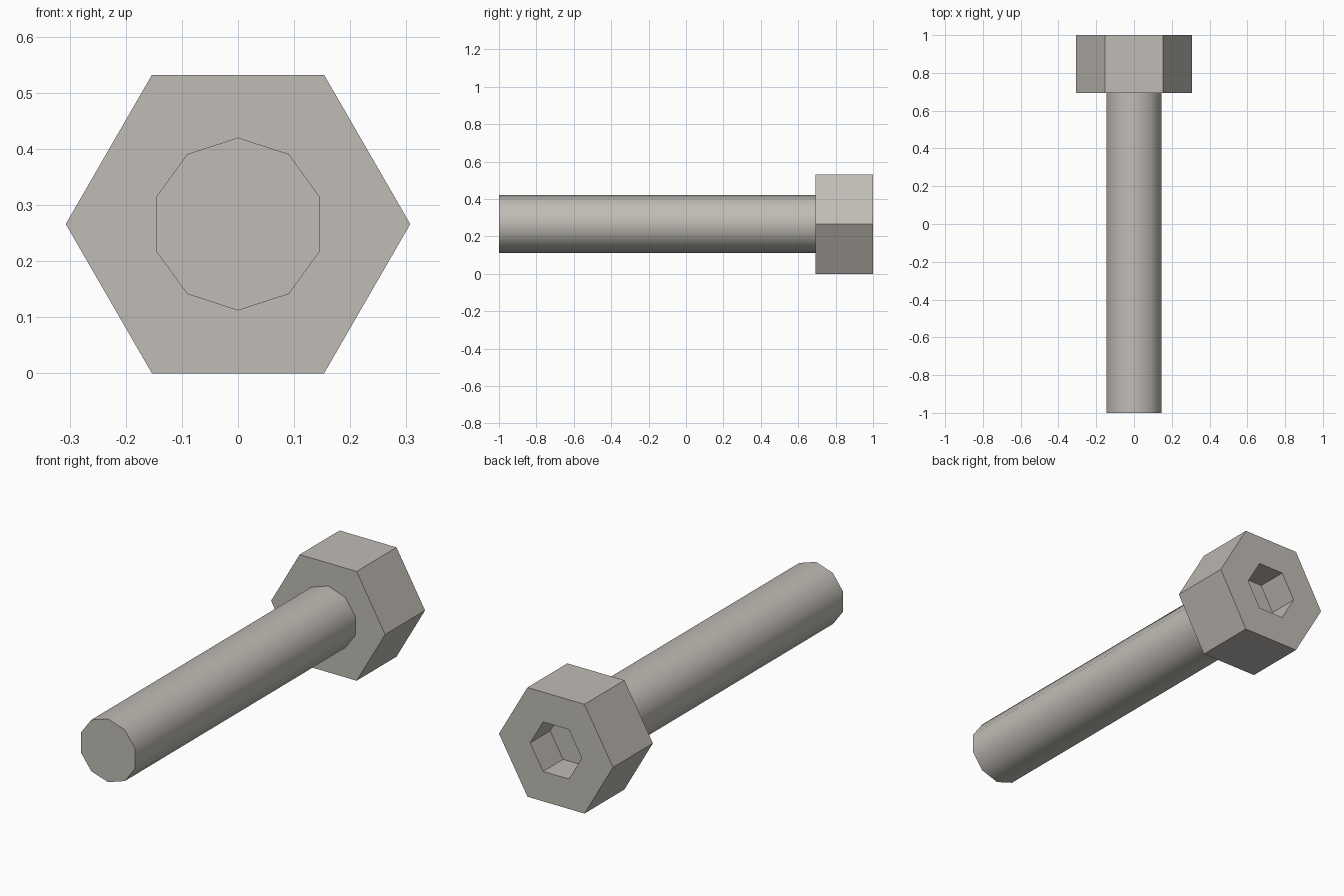
import bpy
import bmesh
import math
from mathutils import Matrix

cube = bpy.data.objects.get("Cube")
if cube:
    bpy.data.objects.remove(cube, do_unlink=True)

HEAD_R = 0.307
AXIS_Z = HEAD_R * math.cos(math.pi / 6)
HEAD_Y = 0.693

# Plain steel for the whole bolt
steel = bpy.data.materials.new("warm grey steel")
steel.use_nodes = True
colour = (0.53, 0.505, 0.465, 1)
steel.diffuse_color = colour
steel.node_tree.nodes["Principled BSDF"].inputs["Base Color"].default_value = colour


def ring(bm, sides, radius, y, turn=0.0):
    """Regular polygon of vertices around the bolt axis."""
    verts = []
    for i in range(sides):
        a = turn + math.tau * i / sides
        verts.append(bm.verts.new((radius * math.cos(a), y, AXIS_Z + radius * math.sin(a))))
    return verts


def bridge(bm, a, b):
    n = len(a)
    return [bm.faces.new((a[i], a[(i + 1) % n], b[(i + 1) % n], b[i])) for i in range(n)]


def finish(bm, name):
    bmesh.ops.recalc_face_normals(bm, faces=bm.faces)
    mesh = bpy.data.meshes.new(name)
    bm.to_mesh(mesh)
    bm.free()
    mesh.materials.append(steel)
    obj = bpy.data.objects.new(name, mesh)
    bpy.context.collection.objects.link(obj)
    return obj


# Hexagonal head with a hexagonal socket sunk half way into the back
bm = bmesh.new()
loops = [ring(bm, 6, r, y) for r, y in (
    (HEAD_R, HEAD_Y), (HEAD_R, 1), (0.139, 1), (0.139, 0.846))]
bm.faces.new(loops[0])
for a, b in zip(loops, loops[1:]):
    bridge(bm, a, b)
bm.faces.new(loops[-1])
finish(bm, "bolt_head")

# Ten-sided shank, smooth around its side
bm = bmesh.new()
tip = ring(bm, 10, 0.154, -1, math.pi / 2)
root = ring(bm, 10, 0.154, HEAD_Y, math.pi / 2)
bridge(bm, tip, root)
bm.faces.new(tip)
shank = finish(bm, "bolt_shank")
bpy.ops.object.select_all(action="DESELECT")
shank.select_set(True)
bpy.context.view_layer.objects.active = shank
bpy.ops.object.shade_smooth_by_angle(angle=math.radians(45))
